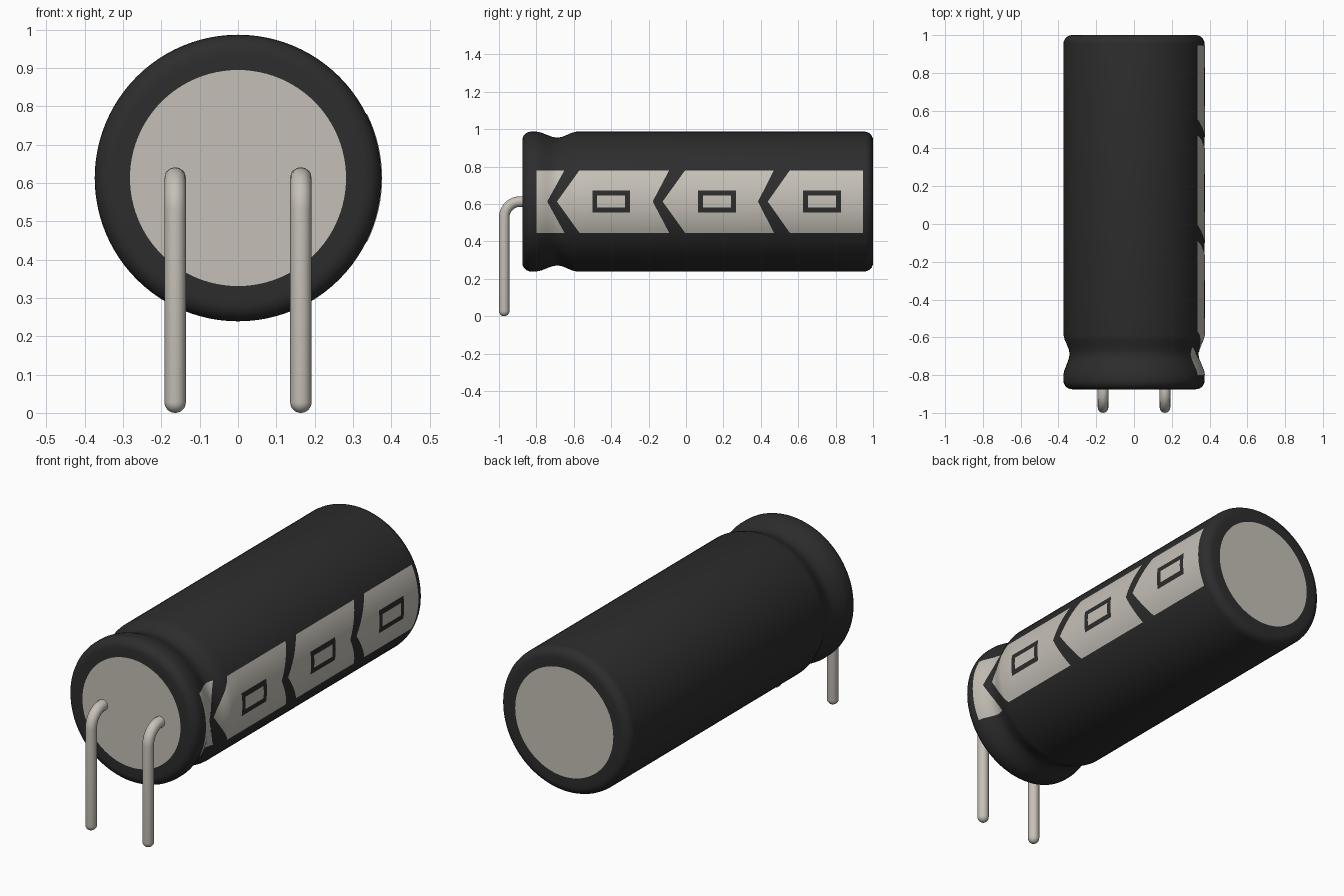
import bpy, bmesh, math
from mathutils import Vector

if "Cube" in bpy.data.objects:
    bpy.data.objects.remove(bpy.data.objects["Cube"])

AXIS_Z = 0.613       # height of the can's axis
RADIUS = 0.374
DISC_R = 0.282


def material(name, rgb):
    m = bpy.data.materials.new(name)
    m.use_nodes = True
    m.diffuse_color = (*rgb, 1)
    m.node_tree.nodes["Principled BSDF"].inputs["Base Color"].default_value = (*rgb, 1)
    return m


black = material("black sleeve", (0.026, 0.026, 0.026))
silver = material("pale metal", (0.56, 0.53, 0.475))


def finish(name, bm):
    mesh = bpy.data.meshes.new(name)
    bm.to_mesh(mesh)
    bm.free()
    ob = bpy.data.objects.new(name, mesh)
    bpy.context.collection.objects.link(ob)
    mesh.materials.append(black)
    mesh.materials.append(silver)
    smooth(ob)
    return ob


def smooth(ob):
    bpy.ops.object.select_all(action='DESELECT')
    ob.select_set(True)
    bpy.context.view_layer.objects.active = ob
    bpy.ops.object.shade_smooth_by_angle(angle=math.radians(35))


# Can profile as (radius, y): rounded rims and a crimped groove near the front
def rim(y_end, direction, b=0.047):
    return [(RADIUS - b + b * math.sin(a), y_end + direction * b * (1 - math.cos(a)))
            for a in (i * math.pi / 12 for i in range(7))]


groove = [(0.374, -0.80), (0.369, -0.775), (0.357, -0.745), (0.346, -0.715), (0.341, -0.69),
          (0.345, -0.665), (0.357, -0.635), (0.368, -0.61), (0.374, -0.585)]
wall = rim(-0.875, 1) + groove + rim(1.0, -1)[::-1]
profile = [(0, -0.875), (DISC_R, -0.875)] + wall + [(DISC_R, 1.0), (0, 1.0)]

# Can: lathe the profile round the y axis, with pale discs on both ends
bm = bmesh.new()
verts = [bm.verts.new((r, y, AXIS_Z)) for r, y in profile]
edges = [bm.edges.new(pair) for pair in zip(verts, verts[1:])]
bmesh.ops.spin(bm, geom=verts + edges, cent=(0, 0, AXIS_Z), axis=(0, 1, 0),
               angle=math.tau, steps=96)
bmesh.ops.remove_doubles(bm, verts=bm.verts, dist=1e-4)
bmesh.ops.recalc_face_normals(bm, faces=bm.faces)
for f in bm.faces:
    c = f.calc_center_median()
    f.material_index = int(math.hypot(c.x, c.z - AXIS_Z) < DISC_R)
finish("can", bm)


def wall_radius(y):
    for (r0, y0), (r1, y1) in zip(wall, wall[1:]):
        if y0 <= y <= y1 and y1 > y0:
            return r0 + (r1 - r0) * (y - y0) / (y1 - y0)
    return RADIUS


# Polarity stripe: chevron plates wrapped on the +x side, each with a dark box
HALF = 0.167         # half height of the stripe


def plate(name, left_edge, left_mid, right_edge, right_mid, box_y=None):
    bm = bmesh.new()
    for s in (1, -1):
        outline = [(left_mid, 0), (left_edge, s * HALF), (right_edge, s * HALF), (right_mid, 0)]
        bm.faces.new([bm.verts.new((0, y, z)) for y, z in outline])
    y_cuts = [y for _, y in groove]
    z_cuts = [s * HALF * i / 8 for i in range(1, 8) for s in (1, -1)]
    if box_y is not None:
        y_cuts += [box_y + d for d in (-0.101, -0.075, 0.075, 0.101)]
        z_cuts += [-0.059, -0.032, 0.032, 0.059]
    cuts = [((0, y, 0), (0, 1, 0)) for y in y_cuts] + [((0, 0, z), (0, 0, 1)) for z in z_cuts]
    for co, no in cuts:
        bmesh.ops.bisect_plane(bm, geom=bm.verts[:] + bm.edges[:] + bm.faces[:],
                               plane_co=co, plane_no=no, dist=1e-5)
    bmesh.ops.remove_doubles(bm, verts=bm.verts, dist=1e-5)
    for f in bm.faces:
        c = f.calc_center_median()
        f.material_index = 1
        if box_y is not None:
            dy, dz = abs(c.y - box_y), abs(c.z)
            if dy < 0.101 and dz < 0.059 and not (dy < 0.075 and dz < 0.032):
                f.material_index = 0
    # Wrap the flat plate onto the can wall
    for v in bm.verts:
        r = wall_radius(v.co.y) + 0.002
        v.co = Vector((math.sqrt(r * r - v.co.z ** 2), v.co.y, v.co.z + AXIS_Z))
    bm.normal_update()
    bmesh.ops.reverse_faces(bm, faces=[f for f in bm.faces if f.normal.x < 0])
    finish(name, bm)


plate("stripe_plate_front", -0.80, -0.80, -0.65, -0.742)
plate("stripe_plate_1", -0.57, -0.69, -0.09, -0.178, -0.40)
plate("stripe_plate_2", -0.005, -0.125, 0.47, 0.385, 0.165)
plate("stripe_plate_3", 0.555, 0.437, 0.945, 0.945, 0.727)

# Leads: leave the front disc, bend down and end in a rounded tip
LEAD_R, BEND, LEAD_Y = 0.028, 0.085, -0.972
path = [(-0.85, AXIS_Z, 1)]
for i in range(11):
    a = i * math.pi / 20
    path.append((LEAD_Y + BEND * (1 - math.sin(a)), AXIS_Z - BEND * (1 - math.cos(a)), 1))
for i in range(7):
    a = i * math.pi / 12
    path.append((LEAD_Y, LEAD_R * (1 - math.sin(a)), max(math.cos(a), 0.01)))

for side, x in (("left", 0.164), ("right", -0.164)):
    curve = bpy.data.curves.new(side + "_lead", 'CURVE')
    curve.dimensions = '3D'
    curve.bevel_depth = LEAD_R
    curve.bevel_resolution = 6
    curve.use_fill_caps = True
    spline = curve.splines.new('POLY')
    spline.points.add(len(path) - 1)
    for p, (y, z, r) in zip(spline.points, path):
        p.co = (x, y, z, 1)
        p.radius = r
    curve.materials.append(silver)
    ob = bpy.data.objects.new(side + "_lead", curve)
    bpy.context.collection.objects.link(ob)
    bpy.ops.object.select_all(action='DESELECT')
    ob.select_set(True)
    bpy.context.view_layer.objects.active = ob
    bpy.ops.object.convert(target='MESH')
    smooth(bpy.context.object)
